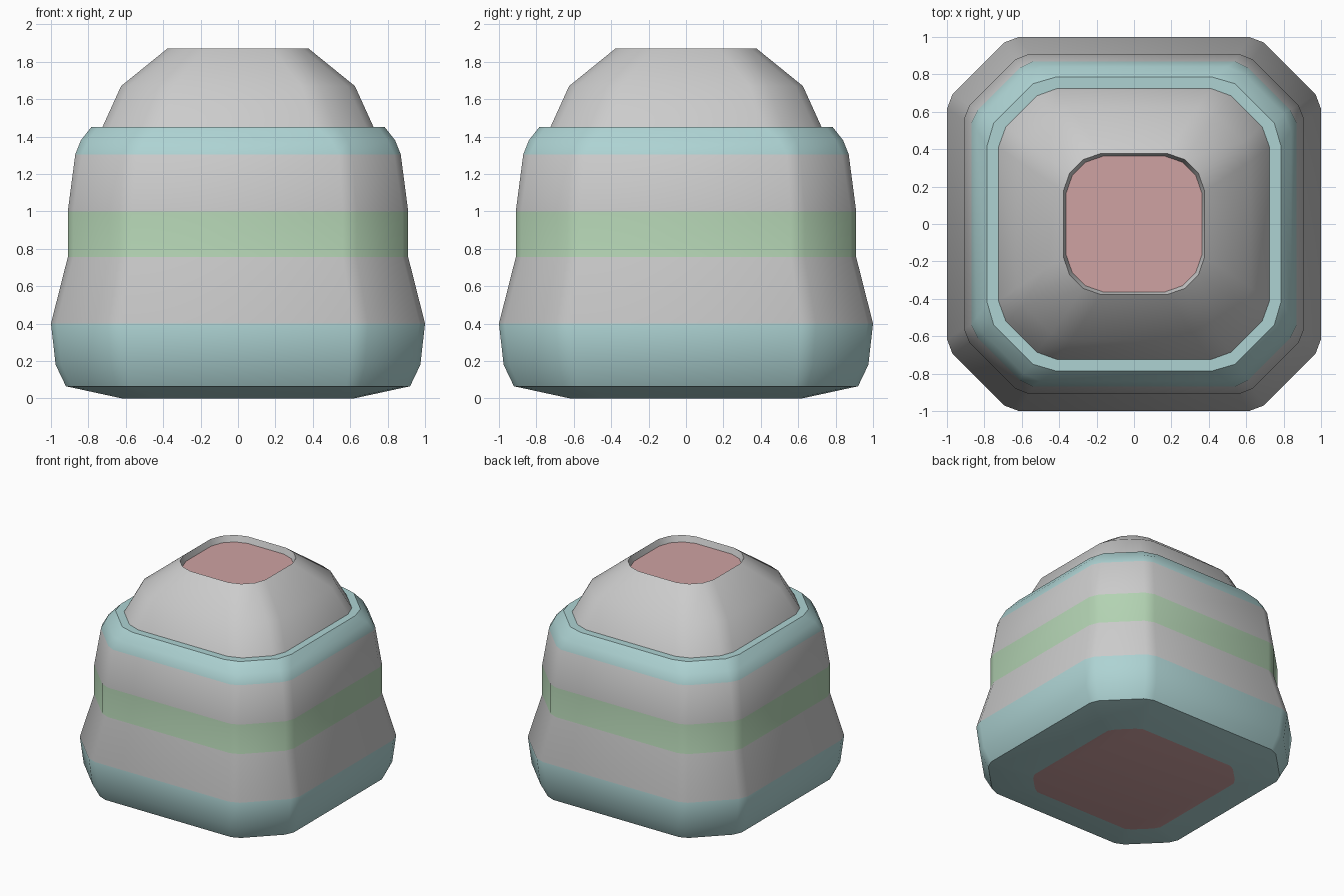
import bpy, bmesh, math

if "Cube" in bpy.data.objects:
    bpy.data.objects.remove(bpy.data.objects["Cube"])


def material(name, colour):
    m = bpy.data.materials.new(name)
    m.diffuse_color = (*colour, 1)
    m.use_nodes = True
    m.node_tree.nodes["Principled BSDF"].inputs["Base Color"].default_value = m.diffuse_color
    return m


GREY = material("grey", (0.62, 0.62, 0.62))
TEAL = material("teal", (0.42, 0.65, 0.65))
GREEN = material("green", (0.45, 0.65, 0.45))
RED = material("red", (0.62, 0.36, 0.36))
MATS = [GREY, TEAL, GREEN, RED]


def ring(bm, z, h, a, p, q):
    # Square with softened chamfered corners: h half width, a half flat, (q, p) corner point
    verts = []
    for k in range(4):
        c, s = round(math.cos(k * math.pi / 2)), round(math.sin(k * math.pi / 2))
        for x, y in ((h, -a), (h, a), (q, p), (p, q)):
            if (x, y) == (h, -a):
                pts = [(h, -a), (h, a), (q, p), (p, q)]
                verts += [bm.verts.new((c * u - s * v, s * u + c * v, z)) for u, v in pts]
    return verts


def loft(name, sections, bands, cap_bottom=None, cap_top=None):
    bm = bmesh.new()
    rings = [ring(bm, *s) for s in sections]
    for lo, hi, band in zip(rings, rings[1:], bands):
        n = len(lo)
        for i in range(n):
            j = (i + 1) % n
            bm.faces.new((lo[i], lo[j], hi[j], hi[i])).material_index = band
    if cap_bottom is not None:
        bm.faces.new(rings[0][::-1]).material_index = cap_bottom
    if cap_top is not None:
        bm.faces.new(rings[-1]).material_index = cap_top
    mesh = bpy.data.meshes.new(name)
    bm.to_mesh(mesh)
    bm.free()
    for m in MATS:
        mesh.materials.append(m)
    ob = bpy.data.objects.new(name, mesh)
    bpy.context.collection.objects.link(ob)
    bpy.ops.object.select_all(action='DESELECT')
    ob.select_set(True)
    bpy.context.view_layer.objects.active = ob
    bpy.ops.object.shade_smooth_by_angle(angle=math.radians(32))
    return ob


# Body: teal foot, grey waist, green belt, grey shoulder, teal collar
loft("body", [
    (0.00, 0.62, 0.43, 0.48, 0.59),
    (0.065, 0.92, 0.58, 0.65, 0.89),
    (0.18, 0.975, 0.60, 0.68, 0.945),
    (0.40, 1.00, 0.615, 0.695, 0.97),
    (0.755, 0.91, 0.56, 0.635, 0.88),
    (1.00, 0.91, 0.56, 0.635, 0.88),
    (1.305, 0.87, 0.54, 0.61, 0.835),
    (1.38, 0.84, 0.50, 0.59, 0.80),
    (1.45, 0.785, 0.42, 0.54, 0.75),
    (1.45, 0.725, 0.41, 0.52, 0.685),
], [1, 1, 1, 0, 2, 0, 1, 1, 1], cap_bottom=3)

# Dome with a shallow recessed red panel in its top
loft("dome", [
    (1.45, 0.725, 0.41, 0.52, 0.685),
    (1.67, 0.625, 0.34, 0.44, 0.585),
    (1.87, 0.378, 0.175, 0.27, 0.345),
    (1.82, 0.363, 0.165, 0.26, 0.33),
], [0, 0, 0], cap_top=3)
